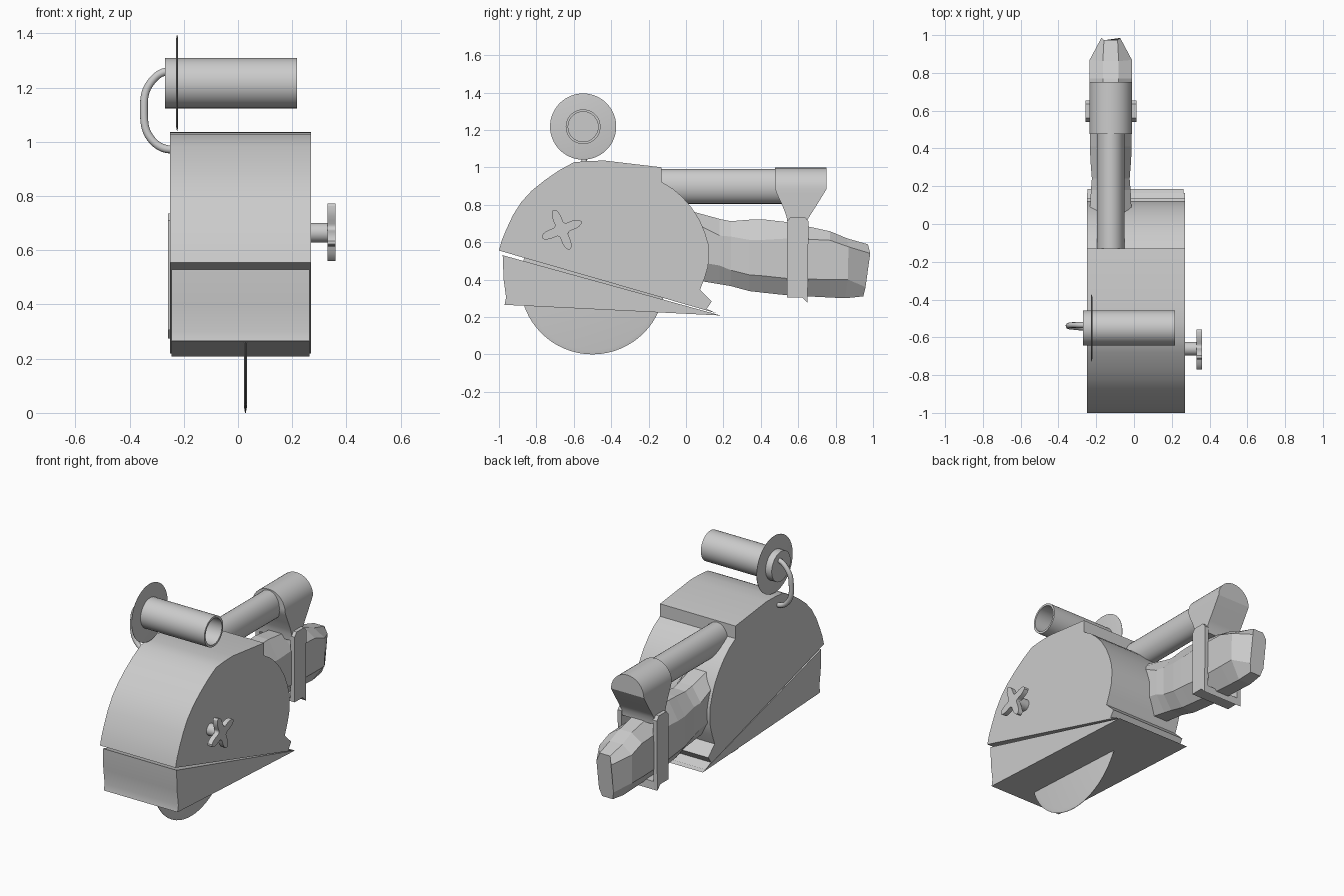
import bpy, bmesh, math
from mathutils import Vector

if "Cube" in bpy.data.objects:
    bpy.data.objects.remove(bpy.data.objects["Cube"])


def finish(name, bm, smooth=30):
    bmesh.ops.recalc_face_normals(bm, faces=bm.faces)
    me = bpy.data.meshes.new(name)
    bm.to_mesh(me)
    bm.free()
    ob = bpy.data.objects.new(name, me)
    bpy.context.collection.objects.link(ob)
    if smooth:
        bpy.ops.object.select_all(action='DESELECT')
        ob.select_set(True)
        bpy.context.view_layer.objects.active = ob
        bpy.ops.object.shade_smooth_by_angle(angle=math.radians(smooth))
    return ob


def loft(name, rings, smooth=30, cap=True):
    """Skin a list of closed rings with equal point counts."""
    bm = bmesh.new()
    vs = [[bm.verts.new(p) for p in r] for r in rings]
    n = len(vs[0])
    for a, b in zip(vs, vs[1:]):
        for i in range(n):
            j = (i + 1) % n
            bm.faces.new((a[i], a[j], b[j], b[i]))
    if cap:
        bm.faces.new(vs[0])
        bm.faces.new(vs[-1])
    return finish(name, bm, smooth)


def prism(name, yz, x0, x1, smooth=30):
    return loft(name, [[(x, y, z) for y, z in yz] for x in (x0, x1)], smooth)


def turned(name, y, z, profile, n=48):
    """Round part about an axis along x; profile is (x, radius) pairs."""
    ang = [2 * math.pi * i / n for i in range(n)]
    return loft(name, [[(x, y + r * math.cos(a), z + r * math.sin(a)) for a in ang]
                       for x, r in profile])


# Upper guard housing
prism("upper_guard", [
    (-1.0, .555), (-.985, .61), (-.96, .67), (-.925, .745), (-.88, .815), (-.825, .875),
    (-.757, .93), (-.68, .983), (-.6, 1.027), (-.52, 1.034), (-.436, 1.036), (-.13, 1.0),
    (-.13, .922), (-.07, .885), (-.02, .842), (.03, .785), (.072, .72), (.1, .655),
    (.12, .588), (.123, .535), (.118, .47), (.1, .41), (.075, .345), (.138, .283),
    (.11, .243), (.165, .219)], -.25, .27)

# Lower wedge-shaped base
prism("lower_base", [(-.98, .53), (.185, .208), (-.97, .265), (-.962, .305), (-.975, .4)],
      -.245, .263)

# Cutting disc
turned("cutting_disc", -.5, .387,
       [(.022, .365), (.026, .387), (.029, .387), (.033, .365)], 64)

# Knob: shaft and four-armed star
turned("knob_shaft", -.66, .665, [(.26, .036), (.34, .036)], 24)
star = []
for i in range(64):
    a = 2 * math.pi * i / 64
    r = .04 + .075 * (.5 + .5 * math.cos(4 * (a - math.radians(22)))) ** 1.8
    star.append((-.665 + r * math.cos(a), .667 + r * math.sin(a)))
prism("star_knob", star, .33, .36)

# Front grip: hollow tube with a thin round hand guard
turned("front_grip", -.55, 1.217,
       [(-.27, .093), (.218, .093), (.218, .08), (-.2, .08)])
turned("grip_hand_guard", -.55, 1.218,
       [(-.228, .165), (-.2255, .177), (-.2235, .177), (-.221, .165)], 64)

# Curved rod joining the grip to the guard
cu = bpy.data.curves.new("grip_rod", 'CURVE')
cu.dimensions = '3D'
cu.bevel_depth = .015
cu.bevel_resolution = 3
cu.use_fill_caps = True
sp = cu.splines.new('BEZIER')
path = [(-.255, -.535, 1.26), (-.325, -.535, 1.215), (-.347, -.54, 1.12),
        (-.32, -.545, 1.01), (-.245, -.55, .972)]
sp.bezier_points.add(len(path) - 1)
for bp, p in zip(sp.bezier_points, path):
    bp.co = p
    bp.handle_left_type = bp.handle_right_type = 'AUTO'
ends = sp.bezier_points
for bp, d in ((ends[0], 1), (ends[-1], -1)):
    bp.handle_left_type = bp.handle_right_type = 'FREE'
    bp.handle_left = bp.co + Vector((.03 * d, 0, 0))
    bp.handle_right = bp.co - Vector((.03 * d, 0, 0))
rod = bpy.data.objects.new("grip_rod", cu)
bpy.context.collection.objects.link(rod)

# Rear support tube
CX = -.123
loft("support_tube", [[(CX + .074 * math.cos(a), y, .898 + .093 * math.sin(a))
                       for a in [2 * math.pi * i / 32 for i in range(32)]]
                      for y in (-.16, .6)])

# Bracket: round-topped, tapering down to the strap
rows = []
for i in range(11):
    t = math.radians(3 + 87 * i / 10)
    rows.append((.885 + .113 * math.cos(t), .113 * math.sin(t), .477, .752))
rows += [(.86, .113, .485, .737), (.80, .113, .513, .7), (.75, .113, .533, .668),
         (.72, .113, .541, .65), (.68, .11, .543, .648)]
loft("support_bracket", [[(CX - h, a, z), (CX + h, a, z), (CX + h, b, z), (CX - h, b, z)]
                         for z, h, a, b in rows])

# Strap around the rear handle
for side, name in ((-1, "left"), (1, "right")):
    prism(f"strap_{name}", [(.54, .71), (.56, .735), (.635, .735), (.655, .71), (.65, .275),
                            (.62, .305), (.54, .305)],
          CX + side * .108, CX + side * .135, 0)
prism("strap_bottom", [(.54, .325), (.648, .325), (.65, .275), (.62, .305), (.54, .305)],
      CX - .13, CX + .13, 0)

# Rear handle: faceted octagonal loft (y, slant, bottom, lower, upper, top, half width, flat half width)
sections = [
    (.03, 0, .40, .50, .71, .765, .112, .05),
    (.18, 0, .375, .475, .635, .724, .105, .045),
    (.24, 0, .365, .45, .63, .712, .10, .042),
    (.34, 0, .338, .425, .612, .72, .108, .045),
    (.41, 0, .33, .42, .612, .722, .11, .045),
    (.55, 0, .315, .405, .62, .706, .112, .045),
    (.77, 0, .304, .40, .61, .658, .113, .042),
    (.88, .15, .30, .40, .575, .62, .112, .042),
    (.97, .25, .31, .36, .54, .588, .05, .036),
]
rings = []
for y, s, zb, zl, zu, zt, h, f in sections:
    ring = [(-f, zb), (f, zb), (h, zl), (h, zu), (f, zt), (-f, zt), (-h, zu), (-h, zl)]
    rings.append([(CX + x, y + (.025 if s > .2 else 0) - s * abs(z - .5), z) for x, z in ring])
loft("rear_handle", rings, 0)
